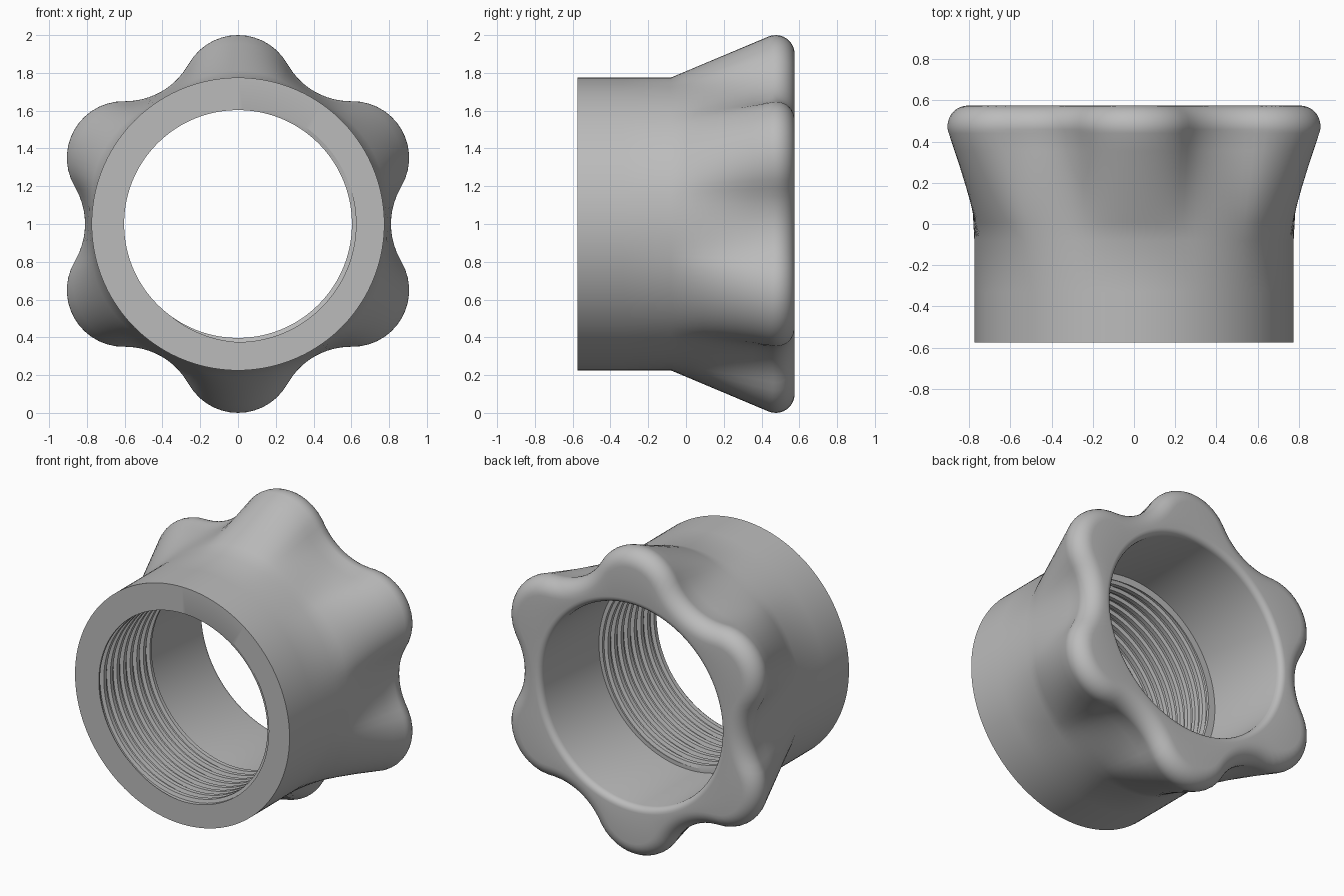
import bpy, bmesh, math

if "Cube" in bpy.data.objects:
    bpy.data.objects.remove(bpy.data.objects["Cube"])

N = 144                      # columns around the axis (axis runs along y)
Y0, Y1 = -0.575, 0.575       # front and back ends
BODY, BORE = 0.775, 0.65     # outer body radius, smooth bore radius
THREAD_END, PITCH = -0.03, 0.068
CREST, GROOVE = 0.603, 0.625
C, LOBE, VALLEY = 0.70, 0.30, 0.81


def star(theta, d):
    """Six-lobed outline radius, offset inward by d (tangent arcs)."""
    psi = abs(math.degrees(theta) % 60 - 30)
    k = VALLEY - LOBE
    c30, s30 = math.cos(math.pi / 6), 0.5
    D = (C * C - k * k) / (2 * (C * c30 - k))
    rl, rc = LOBE - d, D - VALLEY + d
    # tangent point between lobe arc and valley arc
    dx, dz = D - C * c30, -C * s30
    ln = math.hypot(dx, dz)
    tx, tz = C * c30 + rl * dx / ln, C * s30 + rl * dz / ln
    limit = 30 - math.degrees(math.atan2(tz, tx))
    if psi <= limit:
        a = math.radians(psi)
        return C * math.cos(a) + math.sqrt(rl ** 2 - (C * math.sin(a)) ** 2)
    a = math.radians(30 - psi)
    return D * math.cos(a) - math.sqrt(rc ** 2 - (D * math.sin(a)) ** 2)


def thread_radius(f):
    """Trapezoid thread profile over one pitch."""
    f %= 1.0
    if f < 0.4:
        return CREST
    if f < 0.5:
        return CREST + (GROOVE - CREST) * (f - 0.4) / 0.1
    if f < 0.9:
        return GROOVE
    return GROOVE + (CREST - GROOVE) * (f - 0.9) / 0.1


def column(theta):
    """Closed (radius, y) cross-section at one angle."""
    pts = [(BODY, Y0), (BODY, -0.33), (BODY, -0.08)]
    # flare from round body to lobed flange, then the rounded rim
    start = math.radians(-20)
    d0 = 0.1 * (1 - math.cos(start))
    ye = Y1 - 0.1 + 0.1 * math.sin(start)
    for i in range(1, 6):
        t = i / 6
        pts.append((BODY + (star(theta, d0) - BODY) * t, -0.08 + (ye + 0.08) * t))
    for i in range(11):
        a = start + (math.pi / 2 - start) * i / 10
        pts.append((star(theta, 0.1 * (1 - math.cos(a))), Y1 - 0.1 + 0.1 * math.sin(a)))
    # rounded mouth of the bore and smooth bore
    for i in range(6):
        a = math.pi / 2 * i / 5
        pts.append((BORE + 0.04 * (1 - math.sin(a)), Y1 - 0.04 + 0.04 * math.cos(a)))
    pts.append((BORE, THREAD_END))
    # helical thread rows, clamped to both ends
    turn = theta / (2 * math.pi) - 0.25
    rows = []
    for k in range(-2, 11):
        for f in (0.0, 0.4, 0.5, 0.9):
            y = min(max(Y0 + PITCH * (k + f - turn), Y0), THREAD_END)
            rows.append((thread_radius((y - Y0) / PITCH + turn + 1e-7), y))
    return pts + rows[::-1]


# threaded lobed nut
bm = bmesh.new()
cols = []
for j in range(N + 1):
    th = 2 * math.pi * j / N
    cols.append([bm.verts.new((r * math.cos(th), y, 1 + r * math.sin(th)))
                 for r, y in column(th)])
M = len(cols[0])
for a, b in zip(cols, cols[1:]):
    for i in range(M):
        k = (i + 1) % M
        bm.faces.new((a[i], a[k], b[k], b[i]))
bmesh.ops.remove_doubles(bm, verts=bm.verts, dist=2e-5)
bmesh.ops.dissolve_degenerate(bm, edges=bm.edges, dist=1e-5)
bmesh.ops.recalc_face_normals(bm, faces=bm.faces)
mesh = bpy.data.meshes.new("lobed_nut")
bm.to_mesh(mesh)
bm.free()

grey = bpy.data.materials.new("plain grey")
grey.diffuse_color = (0.5, 0.5, 0.5, 1)
grey.use_nodes = True
grey.node_tree.nodes["Principled BSDF"].inputs["Base Color"].default_value = grey.diffuse_color
mesh.materials.append(grey)
nut = bpy.data.objects.new("lobed_nut", mesh)
bpy.context.collection.objects.link(nut)
bpy.context.view_layer.objects.active = nut
nut.select_set(True)
bpy.ops.object.shade_smooth_by_angle(angle=math.radians(30))
